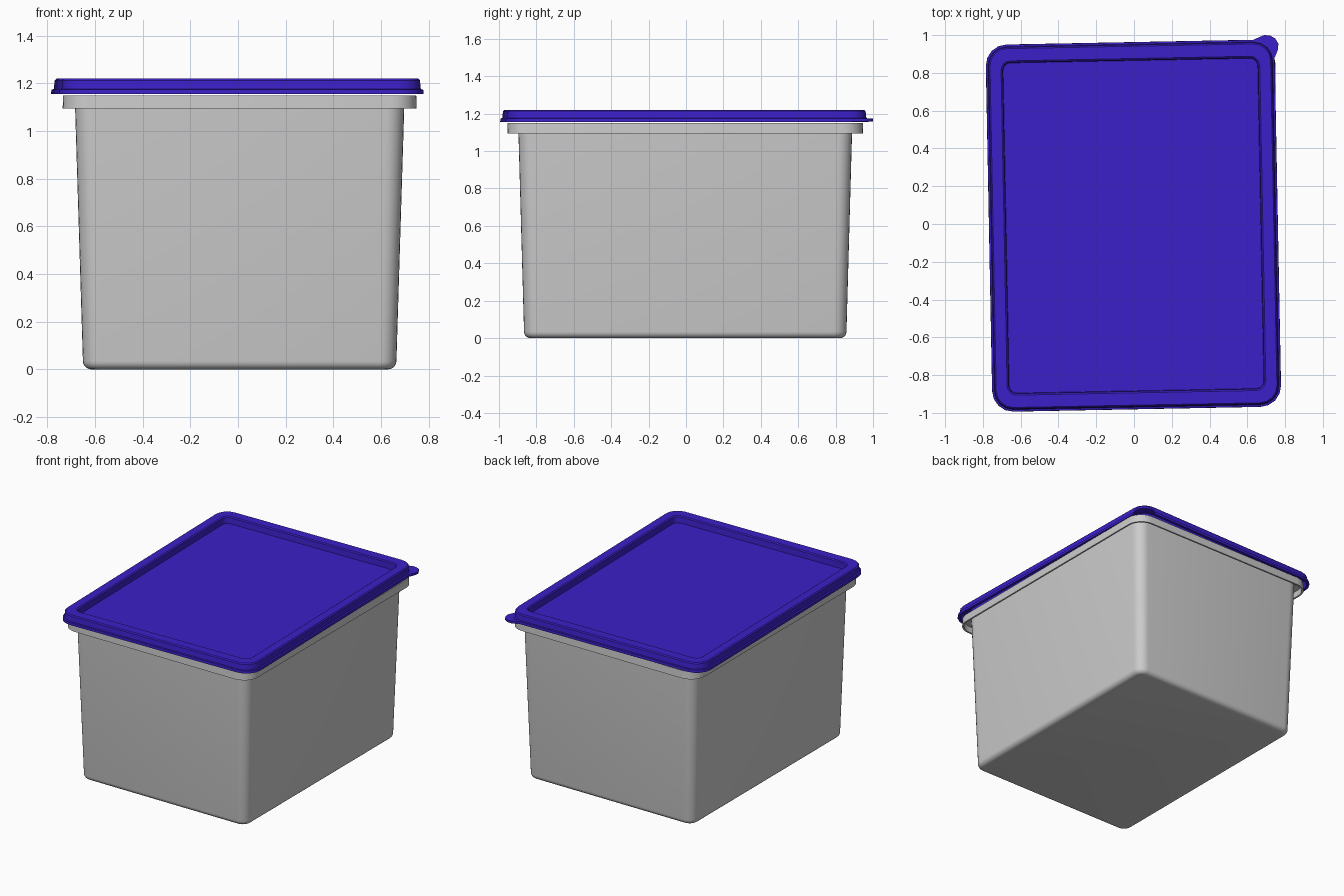
import bpy, bmesh, math

if "Cube" in bpy.data.objects:
    bpy.data.objects.remove(bpy.data.objects["Cube"])


def rounded_rect(hx, hy, r, segs):
    """Corner points of a rounded rectangle, counterclockwise."""
    pts = []
    for q, (sx, sy) in enumerate([(1, 1), (-1, 1), (-1, -1), (1, -1)]):
        for i in range(segs + 1):
            a = math.pi / 2 * (q + i / segs)
            pts.append((sx * (hx - r) + r * math.cos(a), sy * (hy - r) + r * math.sin(a)))
    return pts


def finish(name, bm, material=None, angle=35):
    bmesh.ops.recalc_face_normals(bm, faces=bm.faces)
    mesh = bpy.data.meshes.new(name)
    bm.to_mesh(mesh)
    bm.free()
    ob = bpy.data.objects.new(name, mesh)
    bpy.context.collection.objects.link(ob)
    if material:
        mesh.materials.append(material)
    bpy.ops.object.select_all(action='DESELECT')
    ob.select_set(True)
    bpy.context.view_layer.objects.active = ob
    bpy.ops.object.shade_smooth_by_angle(angle=math.radians(angle))
    return ob


def loft(name, sections, segs, material=None):
    """Skin through rounded rectangles (half x, half y, radius, z), capped at both ends."""
    bm = bmesh.new()
    rings = [[bm.verts.new((x, y, z)) for x, y in rounded_rect(hx, hy, r, segs)]
             for hx, hy, r, z in sections]
    n = len(rings[0])
    for a, b in zip(rings, rings[1:]):
        for i in range(n):
            j = (i + 1) % n
            bm.faces.new((a[i], a[j], b[j], b[i]))
    bm.faces.new(rings[0])
    bm.faces.new(rings[-1])
    return finish(name, bm, material)


blue = bpy.data.materials.new("blue_plastic")
blue.diffuse_color = (0.045, 0.014, 0.58, 1)
blue.use_nodes = True
blue.node_tree.nodes["Principled BSDF"].inputs["Base Color"].default_value = blue.diffuse_color

# Tub: tapered wall with rounded foot, hanging rim skirt, hollow inside
R = 0.035
foot = []
for i in range(6):
    a = math.pi / 2 * i / 5
    d = R * (1 - math.sin(a))
    foot.append((0.658 - d, 0.862 - d, 0.07 - d, R * (1 - math.cos(a))))
tub_sections = foot + [
    (0.692, 0.893, 0.075, 1.138),
    (0.730, 0.938, 0.098, 1.138),
    (0.731, 0.939, 0.099, 1.095),
    (0.743, 0.951, 0.110, 1.095),
    (0.741, 0.949, 0.108, 1.150),
    (0.680, 0.881, 0.065, 1.150),
    (0.645, 0.849, 0.058, 0.040),
    (0.620, 0.824, 0.035, 0.014),
]
tub = loft("tub", tub_sections, 6)
tub.location = (0.007, -0.004, 0)

# Lid: recessed panel, raised border, stepped outer flange, open underneath
lid_sections = [
    (0.674, 0.874, 0.040, 1.172),
    (0.677, 0.877, 0.043, 1.214),
    (0.685, 0.885, 0.050, 1.220),
    (0.743, 0.950, 0.090, 1.220),
    (0.750, 0.957, 0.097, 1.213),
    (0.754, 0.961, 0.101, 1.176),
    (0.764, 0.971, 0.110, 1.174),
    (0.765, 0.972, 0.111, 1.156),
    (0.746, 0.953, 0.092, 1.156),
    (0.738, 0.945, 0.085, 1.208),
    (0.690, 0.890, 0.056, 1.208),
    (0.684, 0.884, 0.050, 1.160),
]
lid = loft("lid", lid_sections, 4, blue)
lid.location = (-0.003, -0.009, 0)
lid.rotation_euler.z = math.radians(1.1)

# Pull tab on the back right corner of the lid
outline = [(0.62, 0.970), (0.66, 0.988), (0.69, 1.0), (0.72, 0.998), (0.748, 0.982),
           (0.764, 0.955), (0.763, 0.925), (0.745, 0.88), (0.725, 0.90), (0.70, 0.93)]
bm = bmesh.new()
base = bm.faces.new([bm.verts.new((x, y, 1.157)) for x, y in outline])
ext = bmesh.ops.extrude_face_region(bm, geom=[base], use_keep_orig=True)
top = [v for v in ext["geom"] if isinstance(v, bmesh.types.BMVert)]
bmesh.ops.translate(bm, verts=top, vec=(0, 0, 0.016))
finish("lid_tab", bm, blue)
